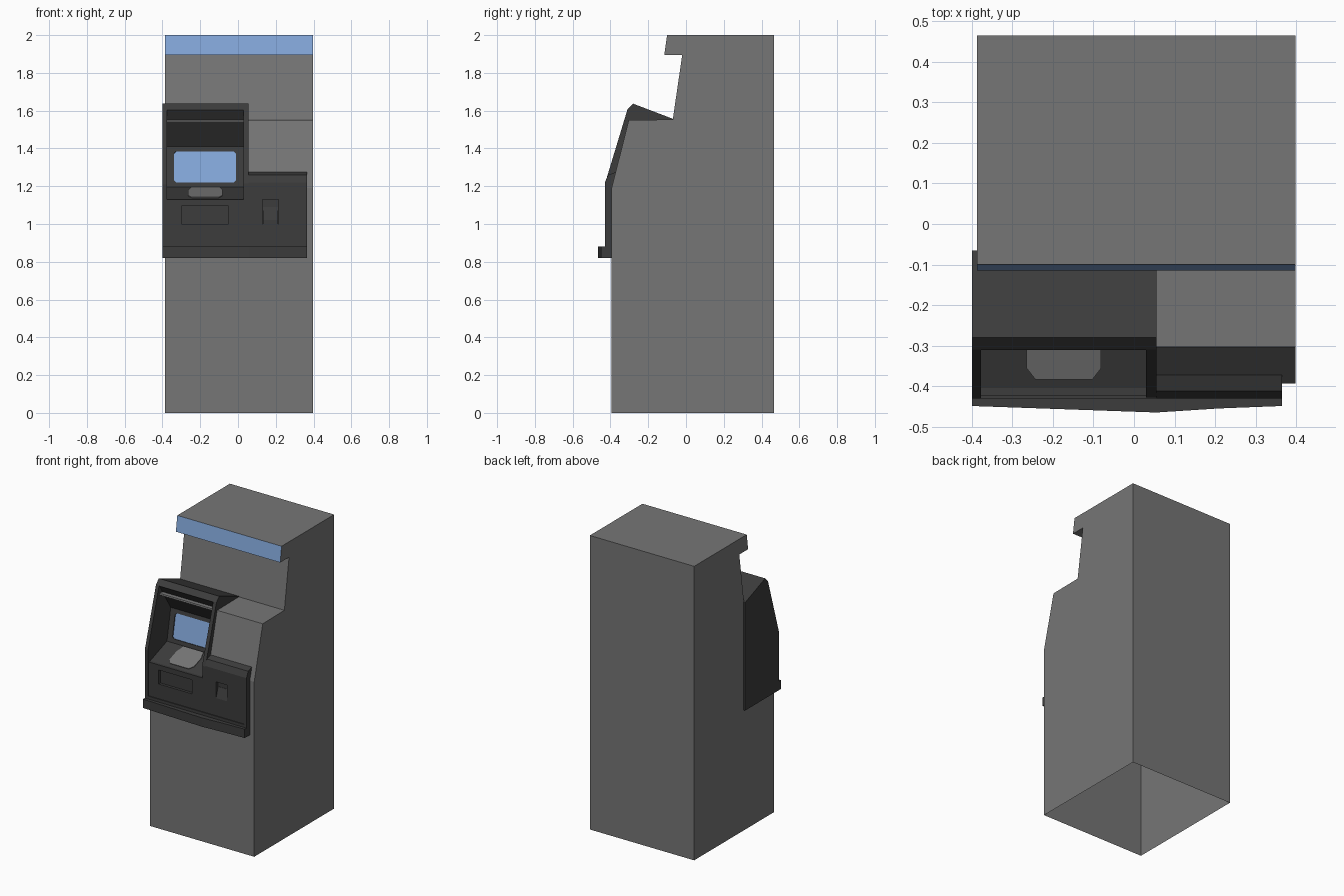
import bpy, bmesh, math
from mathutils import Matrix

cube = bpy.data.objects.get("Cube")
if cube:
    bpy.data.objects.remove(cube)


def material(name, rgb):
    m = bpy.data.materials.new(name)
    m.use_nodes = True
    col = (*rgb, 1)
    m.diffuse_color = col
    m.node_tree.nodes["Principled BSDF"].inputs["Base Color"].default_value = col
    return m


GREY = material("cabinet grey", (0.18, 0.18, 0.18))
DARK = material("fascia dark grey", (0.045, 0.045, 0.045))
BLUE = material("light blue", (0.23, 0.39, 0.70))

PLACE = {"x": lambda p, t: (t, p[0], p[1]),
         "y": lambda p, t: (p[0], t, p[1]),
         "z": lambda p, t: (p[0], p[1], t)}


def prism(name, pts, axis, lo, hi, mat, matrix=None):
    """Extrude a 2D outline along an axis."""
    bm = bmesh.new()
    rings = [[bm.verts.new(PLACE[axis](p, t)) for p in pts] for t in (lo, hi)]
    for ring in rings:
        bm.faces.new(ring)
    for i in range(len(pts)):
        j = (i + 1) % len(pts)
        bm.faces.new((rings[0][i], rings[0][j], rings[1][j], rings[1][i]))
    bmesh.ops.recalc_face_normals(bm, faces=bm.faces)
    if matrix:
        bm.transform(matrix)
    me = bpy.data.meshes.new(name)
    bm.to_mesh(me)
    bm.free()
    me.materials.append(mat)
    ob = bpy.data.objects.new(name, me)
    bpy.context.collection.objects.link(ob)
    return ob


def rect(a0, a1, b0, b1, c=0.0):
    """Rectangle outline, with corners clipped by c."""
    if not c:
        return [(a0, b0), (a1, b0), (a1, b1), (a0, b1)]
    return [(a0 + c, b0), (a1 - c, b0), (a1, b0 + c), (a1, b1 - c),
            (a1 - c, b1), (a0 + c, b1), (a0, b1 - c), (a0, b0 + c)]


def cut(ob, cutters):
    for c in cutters:
        c.hide_render = True
        mod = ob.modifiers.new("cut", 'BOOLEAN')
        mod.operation, mod.solver, mod.object = 'DIFFERENCE', 'EXACT', c
    bpy.context.view_layer.update()
    dg = bpy.context.evaluated_depsgraph_get()
    me = bpy.data.meshes.new_from_object(ob.evaluated_get(dg))
    ob.modifiers.clear()
    ob.data = me


def edit(ob, fn):
    bm = bmesh.new()
    bm.from_mesh(ob.data)
    fn(bm)
    bm.to_mesh(ob.data)
    bm.free()


# Cabinet: side profile, hollowed behind the fascia, open underneath
cabinet = prism("cabinet", [
    (0.465, 0), (0.465, 2), (-0.1, 2), (-0.115, 1.895), (-0.02, 1.895),
    (-0.07, 1.553), (-0.303, 1.55), (-0.394, 1.19), (-0.394, 0)],
    "x", -0.387, 0.398, GREY)
cavity = prism("cavity_cutter", rect(-0.6, -0.1, 1.05, 1.54), "x", -0.383, 0.042, GREY)
cut(cabinet, [cavity])
cabinet.data.materials.append(BLUE)


def finish_cabinet(bm):
    bm.normal_update()
    for f in bm.faces:
        if f.normal.y < -0.9 and f.calc_center_median().z > 1.9:
            f.material_index = 1  # header band
    floor = [f for f in bm.faces if f.normal.z < -0.9 and f.calc_center_median().z < 0.01]
    bmesh.ops.delete(bm, geom=floor, context='FACES')


edit(cabinet, finish_cabinet)

# Fascia: tall hood on one side, low keypad panel on the other
hood = prism("screen_hood", [
    (-0.065, 0.82), (-0.065, 1.555), (-0.28, 1.637), (-0.31, 1.606),
    (-0.43, 1.21), (-0.43, 0.82)], "x", -0.4, 0.055, DARK)
panel = prism("side_panel", [
    (-0.3, 0.82), (-0.3, 1.275), (-0.37, 1.275), (-0.412, 1.26),
    (-0.43, 1.22), (-0.43, 0.82)], "x", 0.055, 0.365, DARK)

# Screen plane, leaning back
lean = math.atan2(0.04, 0.215)
screen_frame = Matrix.Translation((-0.175, -0.205, 1.3025)) @ Matrix.Rotation(-lean, 4, 'X')
screen_shape = rect(-0.165, 0.165, -0.083, 0.083, 0.012)

# Niche, shallow front recess, card slot and cash slot
niche = prism("niche_cutter", [
    (-0.405, 1.13), (-0.225, 1.195), (-0.185, 1.41), (-0.308, 1.603),
    (-0.55, 1.603), (-0.55, 1.13)], "x", -0.377, 0.03, DARK)
recess = prism("recess_cutter", rect(-0.377, 0.345, 0.9, 1.215), "y", -0.55, -0.424, DARK)
slots = [prism("cash_slot_cutter", rect(-0.3, -0.05, 1.0, 1.095), "y", -0.55, -0.405, DARK),
         prism("card_slot_cutter", rect(0.13, 0.215, 1.0, 1.13), "y", -0.55, -0.4, DARK)]
screen_cut = prism("screen_cutter", screen_shape, "y", -0.03, 0.012, DARK, screen_frame)
cut(hood, [niche, recess, slots[0], screen_cut])
cut(panel, [recess, slots[1]])
for c in [cavity, niche, recess, screen_cut] + slots:
    bpy.data.objects.remove(c)

# Screen glass
prism("screen", screen_shape, "y", 0.006, 0.014, BLUE, screen_frame)

# Keypad plate on the sloping shelf
shelf = math.atan2(0.065, 0.18)
shelf_frame = Matrix.Translation((-0.173, -0.312, 1.1636)) @ Matrix.Rotation(shelf, 4, 'X')
prism("keypad", [(-0.07, -0.075), (0.07, -0.075), (0.092, -0.045), (0.092, 0.035),
                 (0.075, 0.085), (-0.075, 0.085), (-0.092, 0.035), (-0.092, -0.045)],
      "z", -0.004, 0.004, GREY, shelf_frame)

# Card slot mouth
prism("card_slot_mouth", [(-0.395, 1.0), (-0.424, 1.0), (-0.424, 1.02), (-0.402, 1.09),
                          (-0.395, 1.09)], "x", 0.132, 0.213, DARK)

# Bowed ledge below the fascia
prism("ledge", [(-0.4, -0.38), (-0.4, -0.449), (0.055, -0.465), (0.21, -0.455),
                (0.365, -0.449), (0.365, -0.38)], "z", 0.82, 0.88, DARK)
